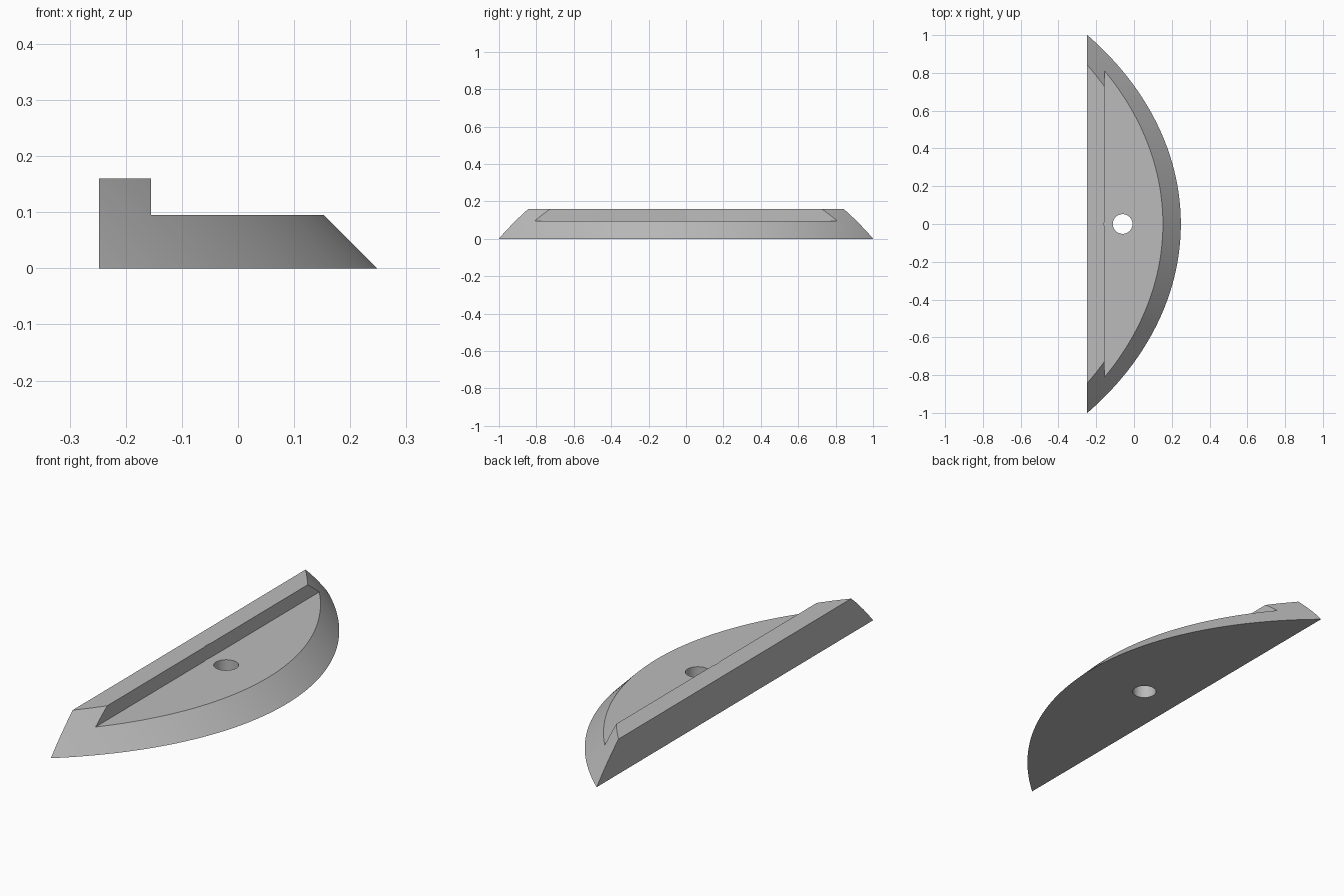
import bpy
import bmesh
from math import cos, sin, pi
from mathutils import Matrix

if "Cube" in bpy.data.objects:
    bpy.data.objects.remove(bpy.data.objects["Cube"])

BACK, TIP, STEP = -0.248, 0.248, -0.155     # x of flat back, curved tip, ridge wall
LEDGE, TOP = 0.095, 0.16                    # heights of ledge and ridge
SEMI_X, SEMI_Y, SEGMENTS = 1.989, 1.515, 256
HOLE_X = -0.06

grey = bpy.data.materials.new("plain grey")
grey.use_nodes = True
colour = (0.5, 0.5, 0.5, 1)
grey.diffuse_color = colour
grey.node_tree.nodes["Principled BSDF"].inputs["Base Color"].default_value = colour


def make_object(name, bm):
    bmesh.ops.recalc_face_normals(bm, faces=bm.faces)
    mesh = bpy.data.meshes.new(name)
    bm.to_mesh(mesh)
    bm.free()
    mesh.materials.append(grey)
    obj = bpy.data.objects.new(name, mesh)
    bpy.context.collection.objects.link(obj)
    return obj


def cylinder_cutter(name, radius, low, high):
    bm = bmesh.new()
    bmesh.ops.create_cone(bm, cap_ends=True, segments=48, radius1=radius,
                          radius2=radius, depth=high - low,
                          matrix=Matrix.Translation((HOLE_X, 0, (low + high) / 2)))
    return make_object(name, bm)


# Body: an elliptical slab leaning back at 45 degrees, sliced flat at the back
bm = bmesh.new()
rings = []
for z in (0, TOP):
    rings.append([bm.verts.new((TIP - z - SEMI_X + SEMI_X * cos(2 * pi * i / SEGMENTS),
                                SEMI_Y * sin(2 * pi * i / SEGMENTS), z))
                  for i in range(SEGMENTS)])
for i in range(SEGMENTS):
    j = (i + 1) % SEGMENTS
    bm.faces.new((rings[0][i], rings[0][j], rings[1][j], rings[1][i]))
for ring in rings:
    bm.faces.new(ring)
cut = bmesh.ops.bisect_plane(bm, geom=bm.verts[:] + bm.edges[:] + bm.faces[:],
                             plane_co=(BACK, 0, 0), plane_no=(-1, 0, 0),
                             clear_outer=True)
bmesh.ops.holes_fill(bm, edges=[e for e in bm.edges if e.is_boundary])
body = make_object("segment_body", bm)

# Cutters: ledge in front of the ridge, through hole, shallow relief in the ridge
bm = bmesh.new()
bmesh.ops.create_cube(bm, size=1, matrix=Matrix.Translation((STEP + 0.5, 0, LEDGE + 0.5))
                      @ Matrix.Diagonal((1, 4, 1, 1)))
cutters = [make_object("ledge_cutter", bm),
           cylinder_cutter("hole_cutter", 0.052, -0.1, 0.3),
           cylinder_cutter("relief_cutter", 0.098, LEDGE, 0.3)]

bpy.ops.object.select_all(action="DESELECT")
body.select_set(True)
bpy.context.view_layer.objects.active = body
for cutter in cutters:
    cutter.hide_render = True
    mod = body.modifiers.new(cutter.name, "BOOLEAN")
    mod.operation = "DIFFERENCE"
    mod.solver = "EXACT"
    mod.object = cutter
    bpy.ops.object.modifier_apply(modifier=mod.name)
    bpy.data.objects.remove(cutter)

bpy.ops.object.shade_smooth_by_angle(angle=pi / 6)
